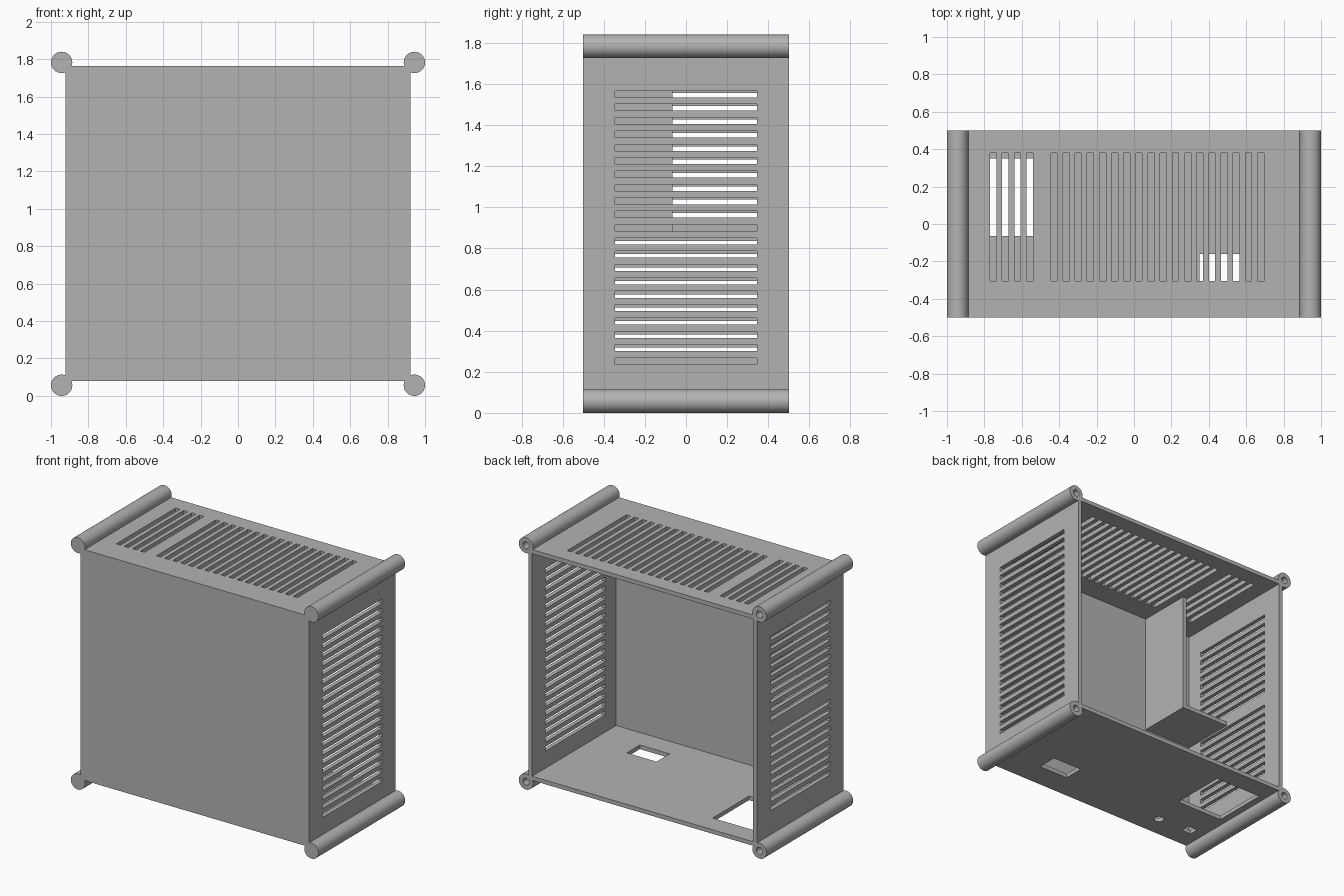
import bpy, bmesh, math
from mathutils import Matrix, Vector

old = bpy.data.objects.get("Cube")
if old:
    bpy.data.objects.remove(old, do_unlink=True)

grey = bpy.data.materials.new("plain_grey")
grey.use_nodes = True
grey.diffuse_color = (0.45, 0.45, 0.45, 1)
grey.node_tree.nodes["Principled BSDF"].inputs["Base Color"].default_value = (0.45, 0.45, 0.45, 1)

X, Y, Z0, Z1 = 0.923, 0.5, 0.08, 1.765   # case half width, half depth, bottom, top
WALL = 0.03
PITCH = 0.065


def add_box(bm, x, y, z):
    """Axis-aligned box from three (low, high) ranges."""
    size = Matrix.Diagonal((x[1] - x[0], y[1] - y[0], z[1] - z[0], 1))
    centre = Vector((sum(x) / 2, sum(y) / 2, sum(z) / 2))
    bmesh.ops.create_cube(bm, size=1, matrix=Matrix.Translation(centre) @ size)


def finish(name, bm):
    bmesh.ops.recalc_face_normals(bm, faces=bm.faces)
    mesh = bpy.data.meshes.new(name)
    bm.to_mesh(mesh)
    bm.free()
    mesh.materials.append(grey)
    obj = bpy.data.objects.new(name, mesh)
    bpy.context.collection.objects.link(obj)
    return obj


def box(name, x, y, z):
    bm = bmesh.new()
    add_box(bm, x, y, z)
    return finish(name, bm)


def cut(target, cutter):
    """Subtract the cutter and discard it."""
    cutter.hide_render = True
    mod = target.modifiers.new("cut", "BOOLEAN")
    mod.operation = "DIFFERENCE"
    mod.solver = "EXACT"
    mod.object = cutter
    bpy.context.view_layer.objects.active = target
    bpy.ops.object.modifier_apply(modifier=mod.name)
    bpy.data.objects.remove(cutter, do_unlink=True)


# Case: box hollowed from the open back
case = box("case", (-X, X), (-Y, Y), (Z0, Z1))
cut(case, box("cavity", (-X + WALL, X - WALL), (-Y + WALL, Y + 0.1), (Z0 + WALL, Z1 - WALL)))

# Vent slots in the top and both sides
vents = bmesh.new()
for start, count in ((-0.77, 4), (-0.445, 18)):
    for i in range(count):
        x = start + i * PITCH
        add_box(vents, (x, x + 0.034), (-0.305, 0.38), (Z1 - 0.05, Z1 + 0.02))
for side, start, count in ((1, 0.235, 21), (-1, 0.285, 9), (-1, 0.94, 10)):
    for i in range(count):
        z = start + i * PITCH
        add_box(vents, sorted((side * (X - 0.05), side * (X + 0.02))), (-0.345, 0.345), (z, z + 0.032))

# Openings in the floor
floor = (Z0 - 0.02, Z0 + 0.05)
add_box(vents, (0.35, 0.59), (-0.31, -0.16), floor)
add_box(vents, (-0.84, -0.46), (-0.07, 0.35), floor)
add_box(vents, (-0.81, -0.73), (-0.355, -0.285), floor)
bmesh.ops.create_cone(vents, cap_ends=True, segments=32, radius1=0.035, radius2=0.035, depth=0.07,
                      matrix=Matrix.Translation((-0.51, -0.34, sum(floor) / 2)))
cut(case, finish("openings", vents))

# Compartment behind the front panel, open to the back
box("compartment_divider", (-0.53, -0.5), (-Y + 0.02, -0.065), (0.85, Z1 - 0.02))
box("compartment_shelf", (-X + 0.02, -0.52), (-Y + 0.02, -0.065), (0.85, 0.88))

# Corner tubes: solid at the front, screw hole at the back
RADIUS, HOLE, DEPTH = 0.057, 0.025, 0.3
profile = [(0, -Y), (RADIUS, -Y), (RADIUS, Y), (HOLE, Y), (HOLE, Y - DEPTH), (0, Y - DEPTH)]
for side, x in (("right", -1 + RADIUS), ("left", 1 - RADIUS)):
    for level, z in (("bottom", RADIUS), ("top", 1.84 - RADIUS)):
        bm = bmesh.new()
        verts = [bm.verts.new((r, y, 0)) for r, y in profile]
        edges = [bm.edges.new(pair) for pair in zip(verts, verts[1:])]
        bmesh.ops.spin(bm, geom=verts + edges, cent=(0, 0, 0), axis=(0, 1, 0),
                       angle=math.tau, steps=48, use_duplicate=False)
        bmesh.ops.remove_doubles(bm, verts=bm.verts, dist=0.0005)
        tube = finish(f"{level}_{side}_corner_tube", bm)
        tube.location = (x, 0, z)
        bpy.ops.object.select_all(action="DESELECT")
        tube.select_set(True)
        bpy.context.view_layer.objects.active = tube
        bpy.ops.object.shade_smooth_by_angle(angle=math.radians(30))
